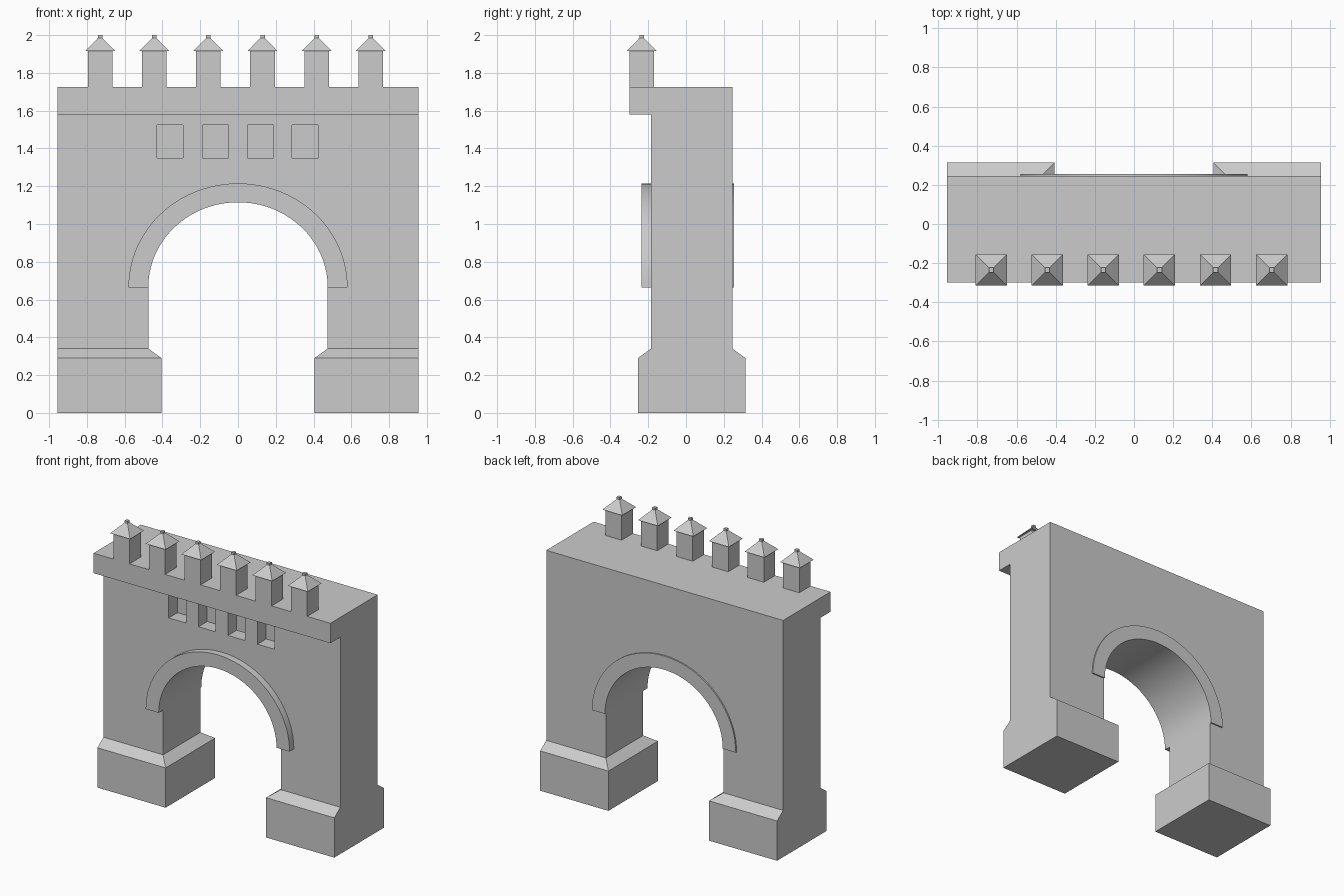
import bpy, bmesh
from math import sin, cos, pi

if "Cube" in bpy.data.objects:
    bpy.data.objects.remove(bpy.data.objects["Cube"])

HALF_W, TOP = 0.955, 1.725          # gate half width and parapet height
Y0, Y1 = -0.185, 0.245              # front and back wall planes
SPRING = 0.665                      # springing height of the arch
SEG = 40


def finish(name, bm):
    bmesh.ops.recalc_face_normals(bm, faces=bm.faces)
    me = bpy.data.meshes.new(name)
    bm.to_mesh(me)
    bm.free()
    ob = bpy.data.objects.new(name, me)
    bpy.context.collection.objects.link(ob)
    return ob


def frustum(name, low, high):
    """Solid between two rectangles, each (x0, x1, y0, y1, z)."""
    bm = bmesh.new()
    rings = []
    for x0, x1, y0, y1, z in (low, high):
        rings.append([bm.verts.new((x, y, z)) for x, y in
                      ((x0, y0), (x1, y0), (x1, y1), (x0, y1))])
    a, b = rings
    bm.faces.new(a)
    bm.faces.new(b)
    for i in range(4):
        j = (i + 1) % 4
        bm.faces.new((a[i], a[j], b[j], b[i]))
    return finish(name, bm)


def box(name, x0, x1, y0, y1, z0, z1):
    return frustum(name, (x0, x1, y0, y1, z0), (x0, x1, y0, y1, z1))


def arc(rx, rz):
    return [(rx * cos(pi * i / SEG), SPRING + rz * sin(pi * i / SEG))
            for i in range(SEG + 1)]


def extrude(name, profile, y0, y1):
    """Extrude an x-z outline along y."""
    bm = bmesh.new()
    face = bm.faces.new([bm.verts.new((x, y0, z)) for x, z in profile])
    new = bmesh.ops.extrude_face_region(bm, geom=[face], use_keep_orig=True)["geom"]
    verts = [g for g in new if isinstance(g, bmesh.types.BMVert)]
    bmesh.ops.translate(bm, verts=verts, vec=(0, y1 - y0, 0))
    return finish(name, bm)


def smooth(ob):
    bpy.ops.object.select_all(action='DESELECT')
    ob.select_set(True)
    bpy.context.view_layer.objects.active = ob
    bpy.ops.object.shade_smooth_by_angle(angle=0.5)


# Main wall with arched opening
pier_z = 0.34
wall = extrude("gate_wall",
               [(HALF_W, TOP), (HALF_W, pier_z), (0.475, pier_z)] + arc(0.475, 0.45)
               + [(-0.475, pier_z), (-HALF_W, pier_z), (-HALF_W, TOP)], Y0, Y1)

# Recessed windows above the arch
for cx in (-0.36, -0.12, 0.118, 0.356):
    cutter = box("window_cutter", cx - 0.069, cx + 0.069, Y0 - 0.1, Y0 + 0.1, 1.35, 1.525)
    cutter.hide_render = True
    mod = wall.modifiers.new("window", 'BOOLEAN')
    mod.object, mod.operation, mod.solver = cutter, 'DIFFERENCE', 'EXACT'
    bpy.context.view_layer.objects.active = wall
    bpy.ops.object.modifier_apply(modifier=mod.name)
    bpy.data.objects.remove(cutter, do_unlink=True)
smooth(wall)

# Raised arch mouldings, front and back
ring = arc(0.58, 0.55) + arc(0.475, 0.45)[::-1]
smooth(extrude("arch_moulding_front", ring, -0.235, Y0))
smooth(extrude("arch_moulding_back", ring, Y1, 0.255))

# Pier plinths with sloped tops, flush on the outer sides
for side, s in (("left", -1), ("right", 1)):
    def rect(inner, y0, y1, z):
        a, b = sorted((s * inner, s * HALF_W))
        return (a, b, y0, y1, z)
    box("plinth_" + side, *rect(0.405, -0.255, 0.315, 0)[:4], 0, 0.29)
    frustum("plinth_slope_" + side, rect(0.405, -0.255, 0.315, 0.29),
            rect(0.475, Y0, Y1, pier_z))

# Projecting parapet on the front
box("parapet", -HALF_W, HALF_W, -0.30, Y0, 1.58, TOP)

# Row of roofed merlons
cy = -0.235
for i in range(6):
    cx = -0.73 + i * 0.2866

    def square(h, z):
        return (cx - h, cx + h, cy - h, cy + h, z)
    box("merlon", *square(0.065, 0)[:4], TOP, 1.915)
    frustum("merlon_roof", square(0.08, 1.915), square(0.009, 1.987))
    box("merlon_finial", *square(0.012, 0)[:4], 1.985, 2.0)
